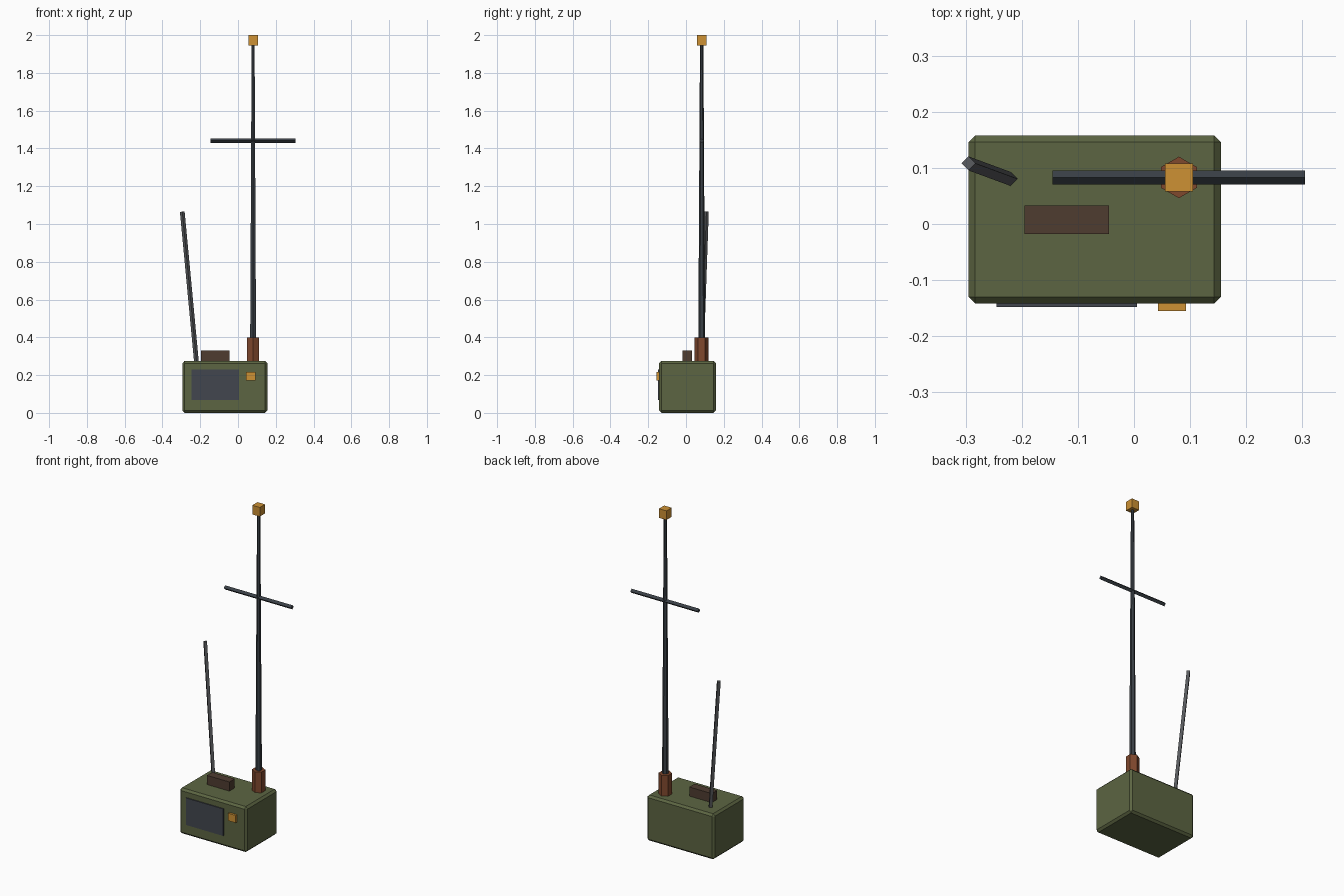
import bpy, math
from mathutils import Vector

if "Cube" in bpy.data.objects:
    bpy.data.objects.remove(bpy.data.objects["Cube"])


def lin(c):
    return c / 12.92 if c <= 0.04045 else ((c + 0.055) / 1.055) ** 2.4


def material(name, r, g, b):
    m = bpy.data.materials.new(name)
    m.diffuse_color = (lin(r / 255), lin(g / 255), lin(b / 255), 1)
    m.use_nodes = True
    m.node_tree.nodes["Principled BSDF"].inputs["Base Color"].default_value = m.diffuse_color
    return m


olive = material("olive_paint", 92, 101, 66)
slate = material("dark_slate", 66, 70, 78)
steel = material("dark_steel", 58, 64, 70)
grey = material("whip_grey", 88, 90, 93)
rust = material("rust_brown", 128, 72, 45)
brown = material("handle_brown", 78, 60, 48)
amber = material("amber", 205, 145, 52)


def box(name, lo, hi, mat, bevel=0):
    lo, hi = Vector(lo), Vector(hi)
    bpy.ops.mesh.primitive_cube_add(size=1, location=(lo + hi) / 2)
    ob = bpy.context.object
    ob.name = name
    ob.scale = hi - lo
    bpy.ops.object.transform_apply(location=False, rotation=False, scale=True)
    ob.data.materials.append(mat)
    if bevel:
        mod = ob.modifiers.new("chamfer", "BEVEL")
        mod.width = bevel
        mod.segments = 1
    return ob


def rod(name, a, b, r1, r2, sides, mat):
    a, b = Vector(a), Vector(b)
    bpy.ops.mesh.primitive_cone_add(vertices=sides, radius1=r1, radius2=r2,
                                    depth=(b - a).length, location=(a + b) / 2)
    ob = bpy.context.object
    ob.name = name
    ob.rotation_mode = "QUATERNION"
    ob.rotation_quaternion = Vector((0, 0, 1)).rotation_difference(b - a)
    ob.data.materials.append(mat)
    return ob


MX, MY = 0.08, 0.083  # mast axis

# Radio case with front screen, button and top handle
box("radio_case", (-0.295, -0.142, 0.005), (0.155, 0.158, 0.275), olive, 0.012).location.z -= 0.001
bpy.data.objects["radio_case"].location.z = 0.1375
bpy.data.objects["radio_case"].scale.z = 0.275 / 0.27
box("front_screen", (-0.245, -0.148, 0.067), (0.005, -0.135, 0.23), slate)
box("front_button", (0.043, -0.155, 0.172), (0.093, -0.135, 0.217), amber)
box("top_handle", (-0.195, -0.018, 0.265), (-0.045, 0.033, 0.33), brown)

# Main mast with socket, crossbar and tip lamp
rod("mast_socket", (MX, MY, 0.26), (MX, MY, 0.4), 0.037, 0.037, 6, rust)
rod("mast", (MX, MY, 0.38), (MX, MY, 1.96), 0.018, 0.009, 6, steel)
rod("crossbar", (MX - 0.225, MY, 1.441), (MX + 0.225, MY, 1.441), 0.0125, 0.0125, 4, steel)
box("tip_lamp", (MX - 0.025, MY - 0.025, 1.945), (MX + 0.025, MY + 0.025, 2.0), amber)

# Leaning whip antenna
rod("whip_antenna", (-0.219, 0.08, 0.26), (-0.295, 0.108, 1.065), 0.0125, 0.0125, 4, grey)
